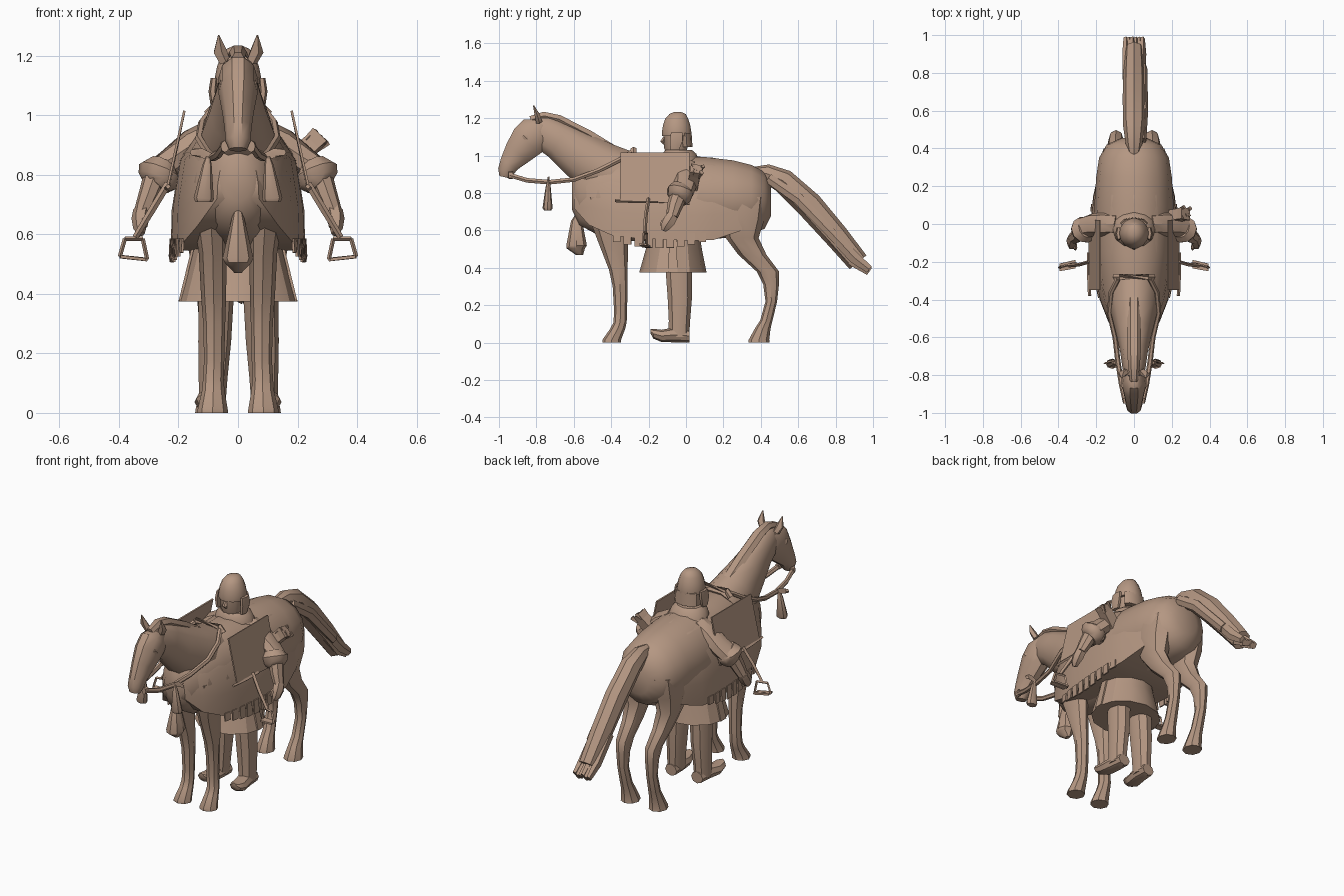
import bpy, math, random
from mathutils import Vector as V

random.seed(4)
tan = bpy.data.materials.new("tan clay")
tan.diffuse_color = (0.46, 0.31, 0.225, 1)


def make(name, verts, faces, angle=38):
    me = bpy.data.meshes.new(name)
    me.from_pydata([tuple(v) for v in verts], [], faces)
    me.materials.append(tan)
    ob = bpy.data.objects.new(name, me)
    bpy.context.collection.objects.link(ob)
    bpy.ops.object.select_all(action='DESELECT')
    ob.select_set(True)
    bpy.context.view_layer.objects.active = ob
    bpy.ops.object.mode_set(mode='EDIT')
    bpy.ops.mesh.select_all(action='SELECT')
    bpy.ops.mesh.normals_make_consistent(inside=False)
    bpy.ops.object.mode_set(mode='OBJECT')
    if angle:
        bpy.ops.object.shade_smooth_by_angle(angle=math.radians(angle))
    return ob


def loft(name, secs, n=10, normal=None, angle=38, turn=0.0):
    """Skin elliptical sections (x, y, z, side radius, other radius)."""
    pts = [V(s[:3]) for s in secs]
    verts, faces = [], []
    for i, s in enumerate(secs):
        t = V(normal) if normal else pts[min(i + 1, len(pts) - 1)] - pts[max(i - 1, 0)]
        t.normalize()
        side = V((1, 0, 0)) - t * t.x
        side.normalize()
        up = t.cross(side)
        for k in range(n):
            a = 2 * math.pi * k / n + turn
            verts.append(pts[i] + side * (s[3] * math.cos(a)) + up * (s[4] * math.sin(a)))
    for i in range(len(secs) - 1):
        for k in range(n):
            j = (k + 1) % n
            faces.append((i * n + k, i * n + j, (i + 1) * n + j, (i + 1) * n + k))
    m = len(verts) - n
    faces += [tuple(range(n)), tuple(range(m, m + n))]
    return make(name, verts, faces, angle)


def tube(name, pts, r, n=6):
    return loft(name, [(*p, r, r) for p in pts], n)


def plate(name, corners, thick):
    """Flat polygon given a little thickness."""
    ob = make(name, corners, [tuple(range(len(corners)))], 0)
    m = ob.modifiers.new("thickness", 'SOLIDIFY')
    m.thickness, m.offset = thick, 0
    return ob


def sided(secs, s):
    return [(q[0] * s, *q[1:]) for q in secs]


UP, ALONG = (0, 0, 1), (0, 1, 0)

# horse trunk
loft("horse_body", [(0, y, z, rx, rz) for y, z, rx, rz in (
    (-.61, .79, .05, .08), (-.57, .78, .10, .155), (-.47, .775, .145, .205), (-.35, .775, .178, .235),
    (-.15, .77, .20, .235), (.1, .77, .21, .228), (.25, .77, .2, .21), (.35, .765, .185, .19),
    (.42, .76, .145, .155), (.455, .755, .07, .08))], 14, ALONG, 50)
# neck, head, mane
loft("horse_neck", [(0, -.33, .87, .14, .165), (0, -.46, .93, .125, .155), (0, -.58, 1.01, .095, .13),
                    (0, -.68, 1.08, .073, .107), (0, -.77, 1.13, .06, .095), (0, -.82, 1.16, .04, .06)], 10, angle=50)
loft("horse_head", [(0, -.765, 1.165, .05, .05), (0, -.795, 1.125, .066, .105), (0, -.85, 1.075, .066, .10),
                    (0, -.90, 1.015, .054, .08), (0, -.945, .955, .045, .056),
                    (0, -.963, .915, .043, .046), (0, -.97, .885, .03, .03)], 10)
loft("mane_crest", [(0, -.83, 1.19, .022, .025), (0, -.76, 1.213, .03, .025), (0, -.68, 1.195, .036, .026),
                    (0, -.52, 1.112, .038, .028), (0, -.34, 1.005, .038, .025)], 6)
# tail with loose locks at the tip
loft("tail", [(0, .36, .91, .03, .03), (0, .43, .905, .045, .05), (0, .52, .865, .058, .065),
              (0, .66, .735, .06, .072), (0, .80, .575, .058, .066), (0, .92, .43, .05, .058)], 8)
for i in range(6):
    x, d = (i - 2.5) * .018, random.uniform(-.03, .03)
    loft("tail_lock", [(x, .78, .59 + d, .018, .032), (x, .9, .46 + d, .02, .032),
                       (x, .98, .395 + d * .6, .013, .022)], 5)
loft("tail_side_lock", [(.045, .44, .88, .02, .03), (.05, .6, .77, .025, .035), (.05, .83, .53, .02, .03)], 6)

for s in (-1, 1):
    # horse legs
    loft("front_leg", sided([(.09, -.42, .78, .06, .13), (.09, -.4, .62, .055, .10), (.085, -.39, .54, .047, .08),
         (.082, -.362, .39, .042, .05), (.08, -.352, .3, .037, .04), (.08, -.35, .18, .034, .035),
         (.083, -.352, .11, .035, .035), (.083, -.365, .075, .038, .04), (.085, -.397, .015, .05, .05),
         (.085, -.397, 0, .052, .05)], s), 8, UP)
    loft("hind_leg", sided([(.1, .3, .78, .085, .14), (.11, .3, .66, .08, .12), (.105, .3, .56, .064, .088),
         (.1, .355, .47, .05, .075), (.095, .438, .38, .042, .06), (.095, .455, .31, .036, .042),
         (.095, .456, .22, .032, .031), (.093, .43, .12, .035, .033), (.092, .41, .075, .038, .042),
         (.092, .39, .015, .05, .055), (.092, .39, 0, .052, .057)], s), 8, UP)
    # ears, eyes
    loft("ear", sided([(.045, -.785, 1.18, .02, .018), (.062, -.795, 1.215, .024, .015),
                       (.065, -.815, 1.268, .003, .003)], s), 5)
    loft("eye", sided([(.054, -.87, 1.11, .008, .012), (.056, -.855, 1.095, .012, .016),
                       (.054, -.84, 1.08, .008, .012)], s), 6)
    # reins hugging the neck
    loft("bit_ring", sided([(.044, -.95, .895, .014, .02), (.048, -.925, .895, .014, .02)], s), 8, ALONG)
    tube("rein", sided([(.046, -.94, .895), (.066, -.85, .868), (.085, -.73, .858), (.1, -.6, .872),
                        (.13, -.47, .92), (.12, -.36, .975), (.085, -.29, 1.02)], s), .014)
    loft("rein_tassel", sided([(.1, -.735, .86, .008, .008), (.104, -.737, .83, .016, .014),
                               (.115, -.74, .72, .034, .027), (.115, -.74, .708, .028, .02)], s), 8)
    loft("tassel_knob", sided([(.09, -.73, .86, .012, .012), (.13, -.73, .875, .02, .016),
                               (.15, -.74, .875, .012, .012)], s), 6, ALONG)
    # stiff saddle panel and stirrup
    plate("saddle_panel", [(s * .18, -.35, 1.015), (s * .18, .02, 1.015),
                           (s * .237, .02, .74), (s * .237, -.35, .76)], .008)
    tube("panel_bar", sided([(.235, -.38, .76), (.24, -.26, .755), (.24, -.15, .755)], s), .009, 4)
    loft("stirrup_strap", sided([(.235, -.2, .77, .012, .01), (.29, -.215, .68, .012, .01),
                                 (.345, -.22, .59, .01, .01)], s), 4)
    bow = [(.32, -.21, .585), (.38, -.225, .585), (.397, -.23, .525), (.305, -.21, .515), (.32, -.21, .585)]
    for a, b in zip(bow, bow[1:]):
        tube("stirrup_bar", sided([a, b], s), .007, 4)
    plate("stirrup_tread", [(s * .31, -.235, .515), (s * .395, -.25, .525),
                            (s * .395, -.21, .525), (s * .31, -.19, .515)], .01)
    # rider arm
    loft("upper_arm", sided([(.08, .0, .94, .05, .06), (.15, .0, .9, .055, .065), (.22, -.005, .845, .05, .062),
                             (.27, -.02, .805, .05, .06)], s), 8)
    loft("sleeve_cuff", sided([(.25, -.02, .83, .05, .058), (.262, -.03, .81, .075, .072),
                               (.27, -.035, .78, .07, .066), (.285, -.045, .76, .042, .048)], s), 10)
    loft("forearm", sided([(.275, -.035, .80, .042, .048), (.3, -.06, .73, .035, .042),
                           (.322, -.075, .675, .028, .032)], s), 8)
    loft("hand", sided([(.322, -.072, .68, .03, .034), (.328, -.09, .65, .03, .038),
                        (.33, -.11, .62, .022, .03), (.325, -.12, .6, .012, .015)], s), 6)
    loft("thumb", sided([(.315, -.09, .665, .01, .012), (.312, -.125, .645, .012, .012),
                         (.31, -.135, .625, .006, .006)], s), 5)
    # rider leg and shoe
    loft("rider_leg", sided([(.072, -.04, .5, .065, .075), (.076, -.038, .36, .06, .07), (.08, -.033, .24, .057, .066),
                             (.085, -.035, .12, .05, .058), (.088, -.038, .03, .046, .056)], s), 9, UP)
    loft("shoe", sided([(.086, .02, .036, .038, .034), (.09, -.06, .042, .045, .04), (.1, -.13, .036, .046, .033),
                        (.105, -.175, .048, .036, .026), (.107, -.19, .062, .015, .012)], s), 8, ALONG)
    # helmet cheek guard
    loft("cheek_guard", sided([(.08, -.05, 1.125, .012, .035), (.085, -.052, 1.08, .014, .04),
                               (.08, -.06, 1.03, .012, .026)], s), 6, UP)

# chest tassel, pommel
loft("chest_tassel", [(0, -.57, .70, .01, .012), (0, -.585, .65, .022, .03), (0, -.585, .52, .052, .055),
                      (0, -.59, .505, .045, .05), (0, -.57, .47, .012, .02)], 8, UP)
tube("pommel", [(-.1, -.28, 1.0), (-.075, -.28, 1.03), (.075, -.28, 1.03), (.1, -.28, 1.0)], .018)

# saddle blanket, tapering over the chest and flank, with a notched hem
ys = [-.6, -.52, -.4, -.28, -.1, .05, .15, .3]
wide = [.07, .135, .182, .205, .222, .226, .216, .18]
hem = [.72, .63, .575, .56, .55, .545, .55, .6]
top = [.86, .95, .99, 1.0, 1.003, 1.003, .995, .94]
half = [(1, 0), (.985, .3), (.87, .66), (.55, .9), (0, .985)]
ring = half + [(-a, f) for a, f in half[-2::-1]]
k = len(ring)
verts = [(a * w, y, h + f * (t - h)) for y, w, h, t in zip(ys, wide, hem, top) for a, f in ring]
faces = [(i * k + j, i * k + (j + 1) % k, (i + 1) * k + (j + 1) % k, (i + 1) * k + j)
         for i in range(len(ys) - 1) for j in range(k)]
faces += [tuple(range(k)), tuple(range(len(verts) - k, len(verts)))]
make("saddle_blanket", verts, faces, 45)


def lerp_y(vals, y):
    for i in range(len(ys) - 1):
        if y <= ys[i + 1] + 1e-6:
            f = (y - ys[i]) / (ys[i + 1] - ys[i])
            return vals[i] * (1 - f) + vals[i + 1] * f


for s in (-1, 1):
    for i in range(9):
        y = -.39 + i * .057
        a, b = lerp_y(wide, y), lerp_y(wide, y + .04)
        z = .545 - .04 * math.sin(math.pi * (i + .5) / 9)
        plate("hem_tab", [(s * a, y, .585), (s * b, y + .04, .585),
                          (s * (b + .003), y + .04, z), (s * (a + .003), y, z)], .008)

# rider torso, skirt, collar
loft("rider_torso", [(0, -.05, .55, .14, .10), (0, -.03, .75, .14, .1), (0, -.01, .91, .15, .085),
                     (0, -.02, .975, .11, .08), (0, -.03, 1.02, .07, .07)], 12, UP)
loft("rider_skirt", [(0, -.06, .6, .14, .13), (0, -.065, .5, .165, .15),
                     (0, -.07, .375, .2, .18)], 12, UP, 30)
loft("collar", [(0, -.03, .975, .112, .1), (0, -.035, 1.01, .1, .09), (0, -.04, 1.03, .075, .072)], 12, UP)
for x in (-.05, .05):
    plate("skirt_fold", [(x * 3, -.09, .56), (x * 3, -.05, .56), (x * 3.9, -.045, .375), (x * 3.9, -.095, .375)], .009)
# rider head and helmet
loft("rider_head", [(0, -.05, 1.0, .05, .05), (0, -.055, 1.04, .06, .065), (0, -.055, 1.12, .066, .068)], 10, UP)
loft("nose", [(0, -.115, 1.1, .01, .008), (0, -.125, 1.075, .013, .014), (0, -.115, 1.06, .012, .008)], 5, UP)
loft("helmet", [(0, -.05, 1.105, .076, .08), (0, -.05, 1.125, .078, .081), (0, -.05, 1.165, .07, .074),
                (0, -.05, 1.20, .056, .062), (0, -.045, 1.223, .038, .044), (0, -.045, 1.233, .015, .02)], 14, UP, 45)
loft("neck_guard", [(0, -.0, 1.12, .07, .03), (0, .005, 1.045, .072, .03)], 8, UP)

# quiver with shafts at the rider's side
loft("quiver", [(.16, .03, .82, .045, .045), (.25, .05, .905, .042, .04), (.275, .055, .93, .045, .045)],
     4, angle=0, turn=math.pi / 4)
for i in range(6):
    dx, dy = random.uniform(-.025, .025), random.uniform(-.03, .03)
    a = V((.245 + dx, .05 + dy, .9 - dx))
    b = a + V((.035, .015, .03))
    loft("arrow_shaft", [(*a, .005, .005), (*b, .012, .012)], 4, angle=0)
